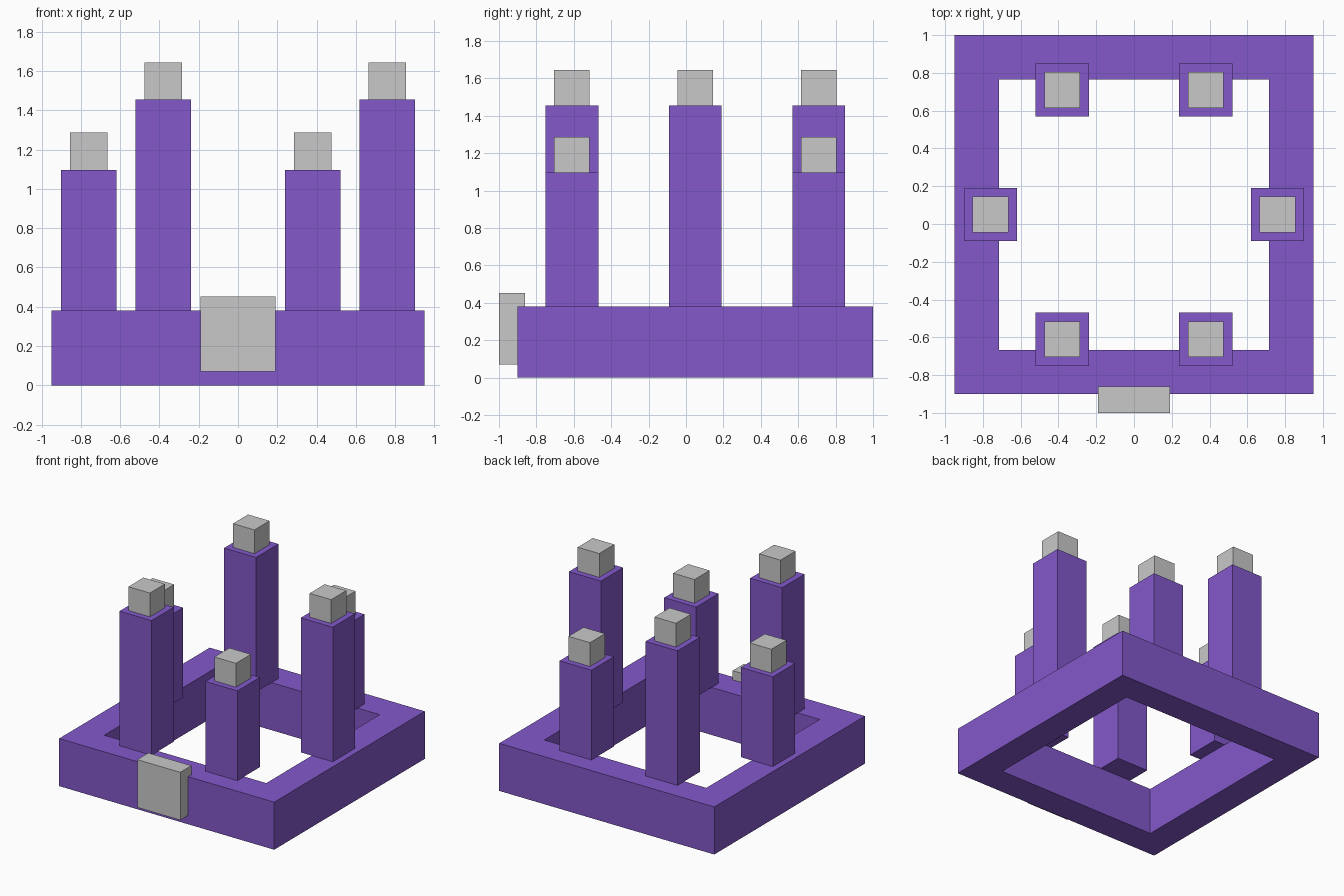
import bpy
import bmesh
from mathutils import Matrix, Vector

if "Cube" in bpy.data.objects:
    bpy.data.objects.remove(bpy.data.objects["Cube"], do_unlink=True)


def make_material(name, color):
    mat = bpy.data.materials.new(name)
    mat.use_nodes = True
    mat.diffuse_color = color
    mat.node_tree.nodes["Principled BSDF"].inputs["Base Color"].default_value = color
    return mat


purple = make_material("purple", (0.225, 0.098, 0.591, 1))
grey = make_material("light grey", (0.584, 0.584, 0.584, 1))


def finish(name, bm, mat):
    bmesh.ops.recalc_face_normals(bm, faces=bm.faces)
    mesh = bpy.data.meshes.new(name)
    bm.to_mesh(mesh)
    bm.free()
    mesh.materials.append(mat)
    obj = bpy.data.objects.new(name, mesh)
    bpy.context.collection.objects.link(obj)
    return obj


def box(name, center, size, mat):
    bm = bmesh.new()
    matrix = Matrix.Translation(center) @ Matrix.Diagonal((*size, 1))
    bmesh.ops.create_cube(bm, size=1, matrix=matrix)
    return finish(name, bm, mat)


# Square base frame, swept from a flat ring
BASE_Y, BASE_TOP = 0.05, 0.38
OUTER, INNER = 0.95, 0.716
corners = [(-1, -1), (1, -1), (1, 1), (-1, 1)]
bm = bmesh.new()
outer, inner = [[bm.verts.new((x * r, y * r + BASE_Y, 0)) for x, y in corners]
                for r in (OUTER, INNER)]
for i in range(4):
    j = (i + 1) % 4
    bm.faces.new((outer[i], outer[j], inner[j], inner[i]))
ring = bmesh.ops.extrude_face_region(bm, geom=bm.faces[:])
raised = [g for g in ring["geom"] if isinstance(g, bmesh.types.BMVert)]
bmesh.ops.translate(bm, verts=raised, vec=Vector((0, 0, BASE_TOP)))
finish("base_frame", bm, purple)

# Six pillars in a hexagon, alternating tall and short, each with a cube on top
TALL, SHORT, WIDTH, CAP = 1.455, 1.097, 0.282, 0.19
pillars = [
    ("front_right", -0.38, -0.66, TALL),
    ("front_left", 0.38, -0.66, SHORT),
    ("left", 0.76, 0, TALL),
    ("back_left", 0.38, 0.66, SHORT),
    ("back_right", -0.38, 0.66, TALL),
    ("right", -0.76, 0, SHORT),
]
for name, x, dy, top in pillars:
    y = BASE_Y + dy
    box(name + "_pillar", (x, y, (BASE_TOP + top) / 2), (WIDTH, WIDTH, top - BASE_TOP), purple)
    box(name + "_cap", (x, y, top + CAP / 2), (CAP, CAP, CAP), grey)

# Block set into the front of the frame
box("front_block", (0, -0.93, 0.262), (0.38, 0.14, 0.382), grey)
